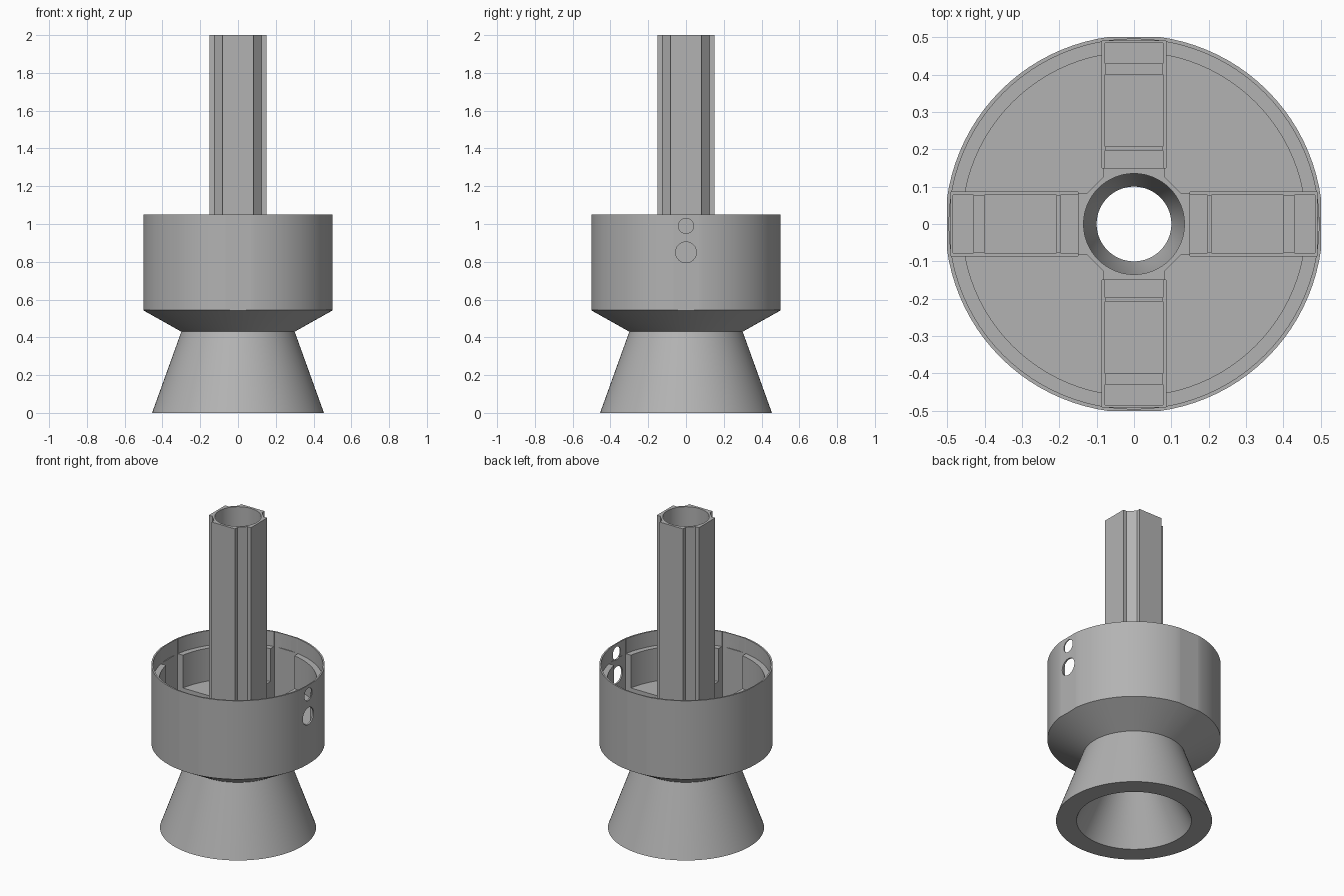
import bpy, bmesh, math
from mathutils import Matrix

cube = bpy.data.objects.get("Cube")
if cube:
    bpy.data.objects.remove(cube, do_unlink=True)

grey = bpy.data.materials.new("plain grey")
grey.use_nodes = True
GREY = (0.45, 0.45, 0.45, 1)
grey.diffuse_color = GREY
grey.node_tree.nodes["Principled BSDF"].inputs["Base Color"].default_value = GREY


def add(name, bm):
    bmesh.ops.recalc_face_normals(bm, faces=bm.faces)
    mesh = bpy.data.meshes.new(name)
    bm.to_mesh(mesh)
    bm.free()
    mesh.materials.append(grey)
    obj = bpy.data.objects.new(name, mesh)
    bpy.context.collection.objects.link(obj)
    return obj


def revolve(name, profile, steps=96):
    """Spin a closed (radius, height) outline into a ring-shaped solid."""
    bm = bmesh.new()
    verts = [bm.verts.new((r, 0, z)) for r, z in profile]
    edges = [bm.edges.new((v, verts[i - 1])) for i, v in enumerate(verts)]
    bmesh.ops.spin(bm, geom=verts + edges, cent=(0, 0, 0), axis=(0, 0, 1),
                   angle=math.tau, steps=steps)
    bmesh.ops.remove_doubles(bm, verts=bm.verts, dist=1e-5)
    return add(name, bm)


def box(name, x, y, z, turn=0):
    bm = bmesh.new()
    bmesh.ops.create_cube(bm, size=1)
    for v in bm.verts:
        v.co = [lo + (c + 0.5) * (hi - lo) for c, (lo, hi) in zip(v.co, (x, y, z))]
    bm.transform(Matrix.Rotation(turn, 4, "Z"))
    return add(name, bm)


def rod(name, radius, start, end, z=0, turn=None):
    """Cylinder: upright, or lying outward along an arm when turn is given."""
    bm = bmesh.new()
    bmesh.ops.create_cone(bm, cap_ends=True, segments=64, radius1=radius,
                          radius2=radius, depth=end - start)
    bm.transform(Matrix.Translation((0, 0, (start + end) / 2)))
    if turn is not None:
        bm.transform(Matrix.Rotation(turn, 4, "Z") @ Matrix.Translation((0, 0, z))
                     @ Matrix.Rotation(math.pi / 2, 4, "Y"))
    return add(name, bm)


def carve(target, cutter, operation="DIFFERENCE"):
    mod = target.modifiers.new("carve", "BOOLEAN")
    mod.object, mod.operation, mod.solver = cutter, operation, "EXACT"
    bpy.context.view_layer.objects.active = target
    bpy.ops.object.modifier_apply(modifier=mod.name)
    bpy.data.objects.remove(cutter, do_unlink=True)


# Flared nozzle, cup, inner liner and floor in one turned body
FLOOR, BORE = 0.744, 0.135
body = revolve("cup_and_nozzle", [
    (0.335, 0), (0.455, 0), (0.3, 0.43), (0.505, 0.545), (0.505, 1.05),
    (0.495, 1.05), (0.495, 0.955), (0.46, 0.955), (0.46, FLOOR),
    (BORE, FLOOR), (BORE, 0.58), (0.1, 0.45)])
carve(body, box("flats_cutter", (-0.5, 0.5), (-0.5, 0.5), (-1, 2)), "INTERSECT")

# Four stepped slots, each with two holes through the wall
for k in range(4):
    a = k * math.pi / 2
    carve(body, box("slot_cutter", (0.15, 0.49), (-0.085, 0.085), (0.585, 1.2), a))
    carve(body, box("slot_floor_cutter", (0.15, 0.485), (-0.078, 0.078), (0.57, 0.7), a))
    for radius, z in ((0.04, 0.99), (0.055, 0.85)):
        carve(body, rod("hole_cutter", radius, 0.44, 0.6, z, a))
    for i, (r0, r1) in enumerate(((0.197, 0.207), (0.4, 0.43))):
        box(f"slot_rib_{k}_{i}", (r0, r1), (-0.078, 0.078), (0.56, 0.6), a)

# Fluted hollow column
bm = bmesh.new()
outline = []
for k in range(4):
    turn = Matrix.Rotation(k * math.pi / 2, 4, "Z")
    for x, y in ((0.15, -0.083), (0.15, 0.083), (0.125, 0.083), (0.083, 0.125)):
        outline.append(bm.verts.new(turn @ Matrix.Translation((x, y, 0.57)).translation))
face = bm.faces.new(outline)
top = bmesh.ops.extrude_face_region(bm, geom=[face])["geom"]
bmesh.ops.translate(bm, vec=(0, 0, 1.43),
                    verts=[g for g in top if isinstance(g, bmesh.types.BMVert)])
column = add("column", bm)
carve(column, rod("bore_cutter", BORE, 0.4, 2.2))

# Smooth the round surfaces, keep the edges sharp
for obj in (body, column):
    bpy.ops.object.select_all(action="DESELECT")
    obj.select_set(True)
    bpy.context.view_layer.objects.active = obj
    bpy.ops.object.shade_smooth_by_angle(angle=math.radians(25))
